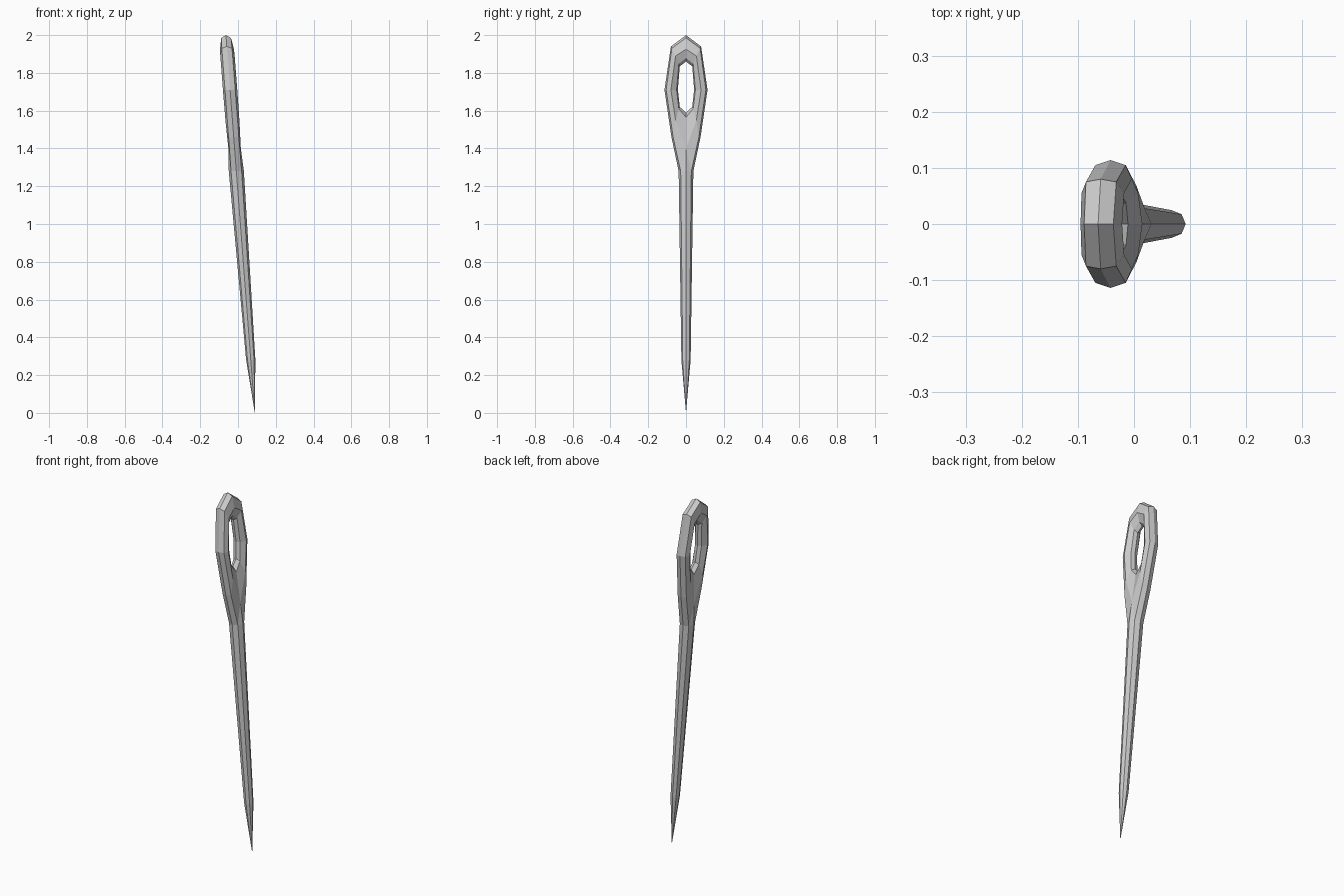
import bpy, bmesh

if "Cube" in bpy.data.objects:
    bpy.data.objects.remove(bpy.data.objects["Cube"])

# Quarter-model loops: (x offset from axis, y, z), each running from the top down
outer = [(0, 0, 2.0), (0, .08, 1.94), (0, .114, 1.71), (0, .077, 1.46), (0, .039, 1.28)]
bevel = [(.026, 0, 1.985), (.027, .075, 1.93), (.027, .105, 1.71), (.027, .068, 1.46), (.028, .028, 1.28)]
ridge = [(.037, 0, 1.925), (.038, .055, 1.89), (.038, .08, 1.71), (.037, .055, 1.55), (.033, 0, 1.40)]
rim = [(.02, 0, 1.878), (.02, .038, 1.848), (.02, .05, 1.71), (.02, .038, 1.61), (.02, 0, 1.565)]
hole = [(0, 0, 1.86), (0, .033, 1.835), (0, .043, 1.71), (0, .033, 1.62), (0, 0, 1.59)]


def shaft_ring(r, z):
    return [(0, r, z), (.707 * r, .707 * r, z), (r, 0, z)]


bm = bmesh.new()


def face(points, sx, sy):
    # Mirror into one quadrant and lean along the tilted axis
    pts = []
    for p in points:
        if p not in pts:
            pts.append(p)
    bm.faces.new([bm.verts.new((sx * x + .089 - .0765 * z, sy * y, z)) for x, y, z in pts])


collar = [outer[4], bevel[4], (.040, 0, 1.28)]
rings = [collar, shaft_ring(.0245, .28), [(0, 0, 0)] * 3]
loops = [outer, bevel, ridge, rim, hole]

for sx in (1, -1):
    for sy in (1, -1):
        # Eye
        for a, b in zip(loops, loops[1:]):
            for k in range(4):
                face([a[k], a[k + 1], b[k + 1], b[k]], sx, sy)
        # Neck between eye and shaft
        face([bevel[4], collar[2], ridge[4]], sx, sy)
        # Shaft and point
        for a, b in zip(rings, rings[1:]):
            for k in range(2):
                face([a[k], a[k + 1], b[k + 1], b[k]], sx, sy)

bmesh.ops.remove_doubles(bm, verts=bm.verts, dist=1e-4)
bmesh.ops.recalc_face_normals(bm, faces=bm.faces)
mesh = bpy.data.meshes.new("needle")
bm.to_mesh(mesh)
bm.free()
needle = bpy.data.objects.new("needle", mesh)
bpy.context.collection.objects.link(needle)
